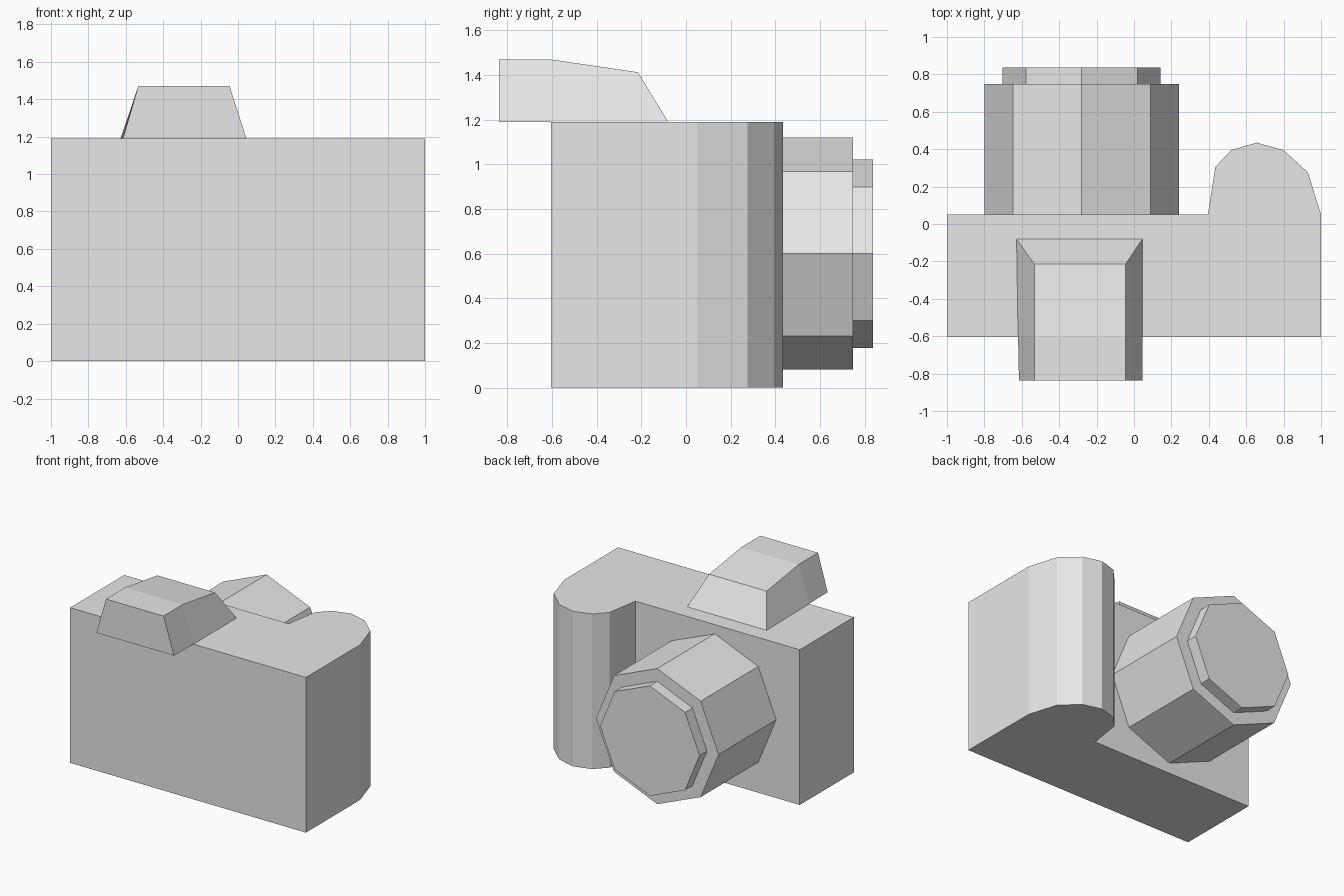
import bpy
import bmesh
from math import cos, sin, tau

if "Cube" in bpy.data.objects:
    bpy.data.objects.remove(bpy.data.objects["Cube"])

# One plain grey for the whole model
grey = bpy.data.materials.new("plain grey")
grey.use_nodes = True
grey.diffuse_color = (0.8, 0.8, 0.8, 1)
grey.node_tree.nodes["Principled BSDF"].inputs["Base Color"].default_value = grey.diffuse_color


def loft(name, sections):
    """Skin a series of matching cross-sections and cap both ends."""
    bm = bmesh.new()
    rings = [[bm.verts.new(p) for p in section] for section in sections]
    count = len(rings[0])
    for a, b in zip(rings, rings[1:]):
        for i in range(count):
            j = (i + 1) % count
            bm.faces.new((a[i], a[j], b[j], b[i]))
    bm.faces.new(rings[0])
    bm.faces.new(rings[-1])
    bmesh.ops.recalc_face_normals(bm, faces=bm.faces)
    mesh = bpy.data.meshes.new(name)
    bm.to_mesh(mesh)
    bm.free()
    mesh.materials.append(grey)
    obj = bpy.data.objects.new(name, mesh)
    bpy.context.collection.objects.link(obj)
    return obj


def octagon(radius, y):
    """Octagon facing along y, centred on the lens axis."""
    return [(-0.28 + radius * cos(tau * k / 8), y, 0.6 + radius * sin(tau * k / 8))
            for k in range(8)]


# Body with the faceted hand grip
TOP = 1.19
outline = [(-1, -0.605), (1, -0.605), (1, 0.05), (0.93, 0.275), (0.8, 0.395),
           (0.655, 0.435), (0.52, 0.395), (0.435, 0.305), (0.395, 0.05), (-1, 0.05)]
loft("body", [[(x, y, z) for x, y in outline] for z in (0, TOP)])

# Lens barrel and its narrower end ring
loft("lens_barrel", [octagon(0.52, y) for y in (0.05, 0.748)])
loft("lens_end", [octagon(0.422, y) for y in (0.748, 0.838)])


# Viewfinder hump, overhanging the flat side of the body
def hump_section(left, y_base, y_top, z_top):
    return [(left, y_base, TOP), (0.045, y_base, TOP),
            (-0.045, y_top, z_top), (-0.533, y_top, z_top)]


loft("viewfinder", [hump_section(-0.615, -0.838, -0.838, 1.47),
                    hump_section(-0.62, -0.605, -0.605, 1.47),
                    hump_section(-0.628, -0.08, -0.215, 1.413)])
